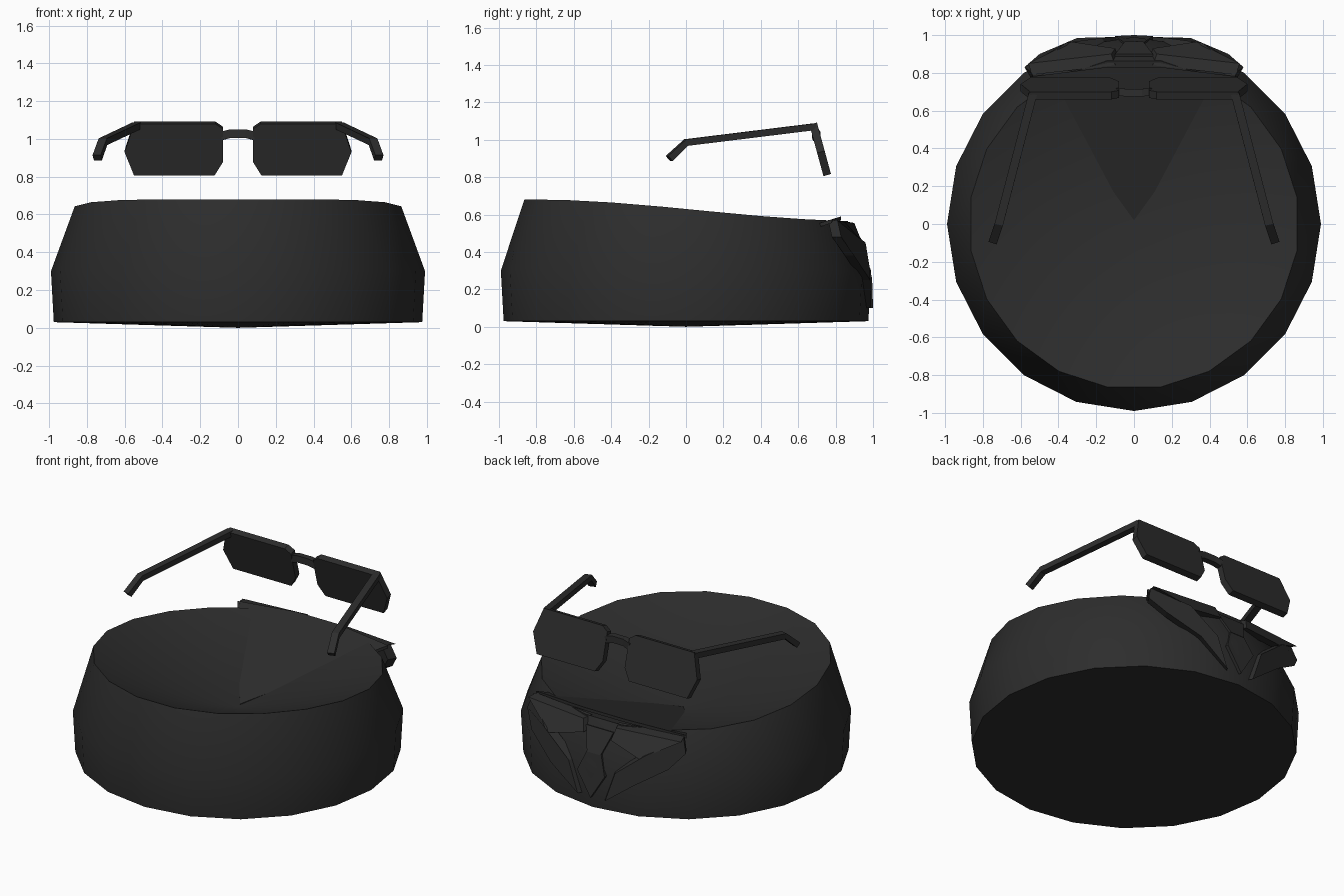
import bpy, bmesh, math
from mathutils import Vector

cube = bpy.data.objects.get("Cube")
if cube:
    bpy.data.objects.remove(cube, do_unlink=True)

# One flat colour for everything
black = bpy.data.materials.new("soft_black")
black.use_nodes = True
black.diffuse_color = (0.026, 0.026, 0.026, 1)
black.node_tree.nodes["Principled BSDF"].inputs["Base Color"].default_value = (0.026, 0.026, 0.026, 1)


def finish(bm, name, smooth=None):
    bmesh.ops.recalc_face_normals(bm, faces=bm.faces)
    mesh = bpy.data.meshes.new(name)
    bm.to_mesh(mesh)
    bm.free()
    mesh.materials.append(black)
    obj = bpy.data.objects.new(name, mesh)
    bpy.context.collection.objects.link(obj)
    if smooth:
        bpy.ops.object.select_all(action='DESELECT')
        obj.select_set(True)
        bpy.context.view_layer.objects.active = obj
        bpy.ops.object.shade_smooth_by_angle(angle=math.radians(smooth))
    return obj


def slab(name, points, offset):
    """Polygon given by its outline, thickened along the offset."""
    bm = bmesh.new()
    face = bm.faces.new([bm.verts.new(p) for p in points])
    out = bmesh.ops.extrude_face_region(bm, geom=[face], use_keep_orig=True)
    moved = [g for g in out["geom"] if isinstance(g, bmesh.types.BMVert)]
    bmesh.ops.translate(bm, verts=moved, vec=offset)
    return finish(bm, name)


def bar(name, path, width, height):
    """Square tube along a path."""
    bm = bmesh.new()
    rings = []
    path = [Vector(p) for p in path]
    for i, p in enumerate(path):
        along = (path[min(i + 1, len(path) - 1)] - path[max(i - 1, 0)]).normalized()
        ref = Vector((0, 0, 1)) if abs(along.z) < 0.9 else Vector((0, 1, 0))
        side = along.cross(ref).normalized()
        up = side.cross(along)
        rings.append([bm.verts.new(p + side * a * width / 2 + up * b * height / 2)
                      for a, b in ((1, 1), (-1, 1), (-1, -1), (1, -1))])
    for a, b in zip(rings, rings[1:]):
        for i in range(4):
            j = (i + 1) % 4
            bm.faces.new((a[i], a[j], b[j], b[i]))
    bm.faces.new(rings[0])
    bm.faces.new(rings[-1])
    return finish(bm, name)


def rim_height(y):
    t = min(max((y + 0.8) / 1.75, 0), 1)
    return 0.68 - 0.115 * t * t * (3 - 2 * t)


# Body: a round drum with a sloping rim and a sunken conical top
SIDES = 20
bm = bmesh.new()


def ring(radius, height, shift):
    verts = []
    for i in range(SIDES):
        a = math.tau * (i + shift) / SIDES
        x, y = radius * math.cos(a), radius * math.sin(a)
        verts.append(bm.verts.new((x, y, height(y))))
    return verts


base = ring(0.975, lambda y: 0.03, 0)
waist = ring(0.99, lambda y: 0.3, 0)
rim = ring(0.875, rim_height, 0.5)
floor = bm.verts.new((0, 0, 0))
bowl = bm.verts.new((0, 0, 0.32))
for i in range(SIDES):
    j = (i + 1) % SIDES
    bm.faces.new((floor, base[j], base[i]))
    bm.faces.new((base[i], base[j], waist[j], waist[i]))
    bm.faces.new((waist[i], waist[j], rim[i]))
    bm.faces.new((waist[j], rim[j], rim[i]))
    bm.faces.new((rim[i], rim[j], bowl))
finish(bm, "body", 40)

# Flat wedge lying in the bowl, running out to the collar
slab("bowl_wedge", [(0, 0.02, 0.33), (0.55, 0.78, 0.575), (0.15, 0.83, 0.59),
                    (-0.15, 0.83, 0.59), (-0.55, 0.78, 0.575)], (0, 0, -0.02))

# Knot and tie between the collar flaps
slab("tie_knot", [(-0.1, 0.9, 0.52), (0.1, 0.9, 0.52), (0.05, 0.965, 0.38),
                  (-0.05, 0.965, 0.38)], (0, -0.06, -0.02))
slab("tie", [(-0.05, 0.96, 0.39), (0.05, 0.96, 0.39), (0.1, 0.995, 0.26),
             (0, 1.0, 0.1), (-0.1, 0.995, 0.26)], (0, -0.05, 0))

# Lens outline as (across, down the tilt)
lens = [(0.08, 0.1), (0.12, 0), (0.55, 0), (0.6, 0.55), (0.55, 1), (0.125, 1), (0.08, 0.74)]

for side, s in (("left", 1), ("right", -1)):
    # Collar flap and lapel
    slab(side + "_collar_flap", [(s * 0.56, 0.85, 0.56), (s * 0.12, 0.9, 0.555),
                                 (s * 0.1, 0.93, 0.48), (s * 0.33, 0.965, 0.43)],
         (-s * 0.02, -0.06, 0.01))
    lapel = [(0.55, 0.81, 0.57), (0.58, 0.83, 0.48), (0.5, 0.9, 0.38),
             (0.3, 0.985, 0.25), (0.1, 0.99, 0.1), (0.17, 0.985, 0.3), (0.36, 0.96, 0.45)]
    slab(side + "_lapel", [(s * x, y, z) for x, y, z in lapel], (-s * 0.03, -0.05, 0))
    # Glasses half
    slab(side + "_lens", [(s * x, 0.66 + 0.075 * t, 1.08 - 0.275 * t) for x, t in lens],
         (0, 0.04, 0.012))
    bar(side + "_arm", [(s * 0.535, 0.69, 1.07), (s * 0.715, 0, 0.985),
                        (s * 0.745, -0.09, 0.9)], 0.045, 0.036)

# Arched bridge of the glasses
bar("bridge", [(-0.09, 0.70, 1.015), (-0.04, 0.695, 1.028), (0.04, 0.695, 1.028),
               (0.09, 0.70, 1.015)], 0.04, 0.045)
